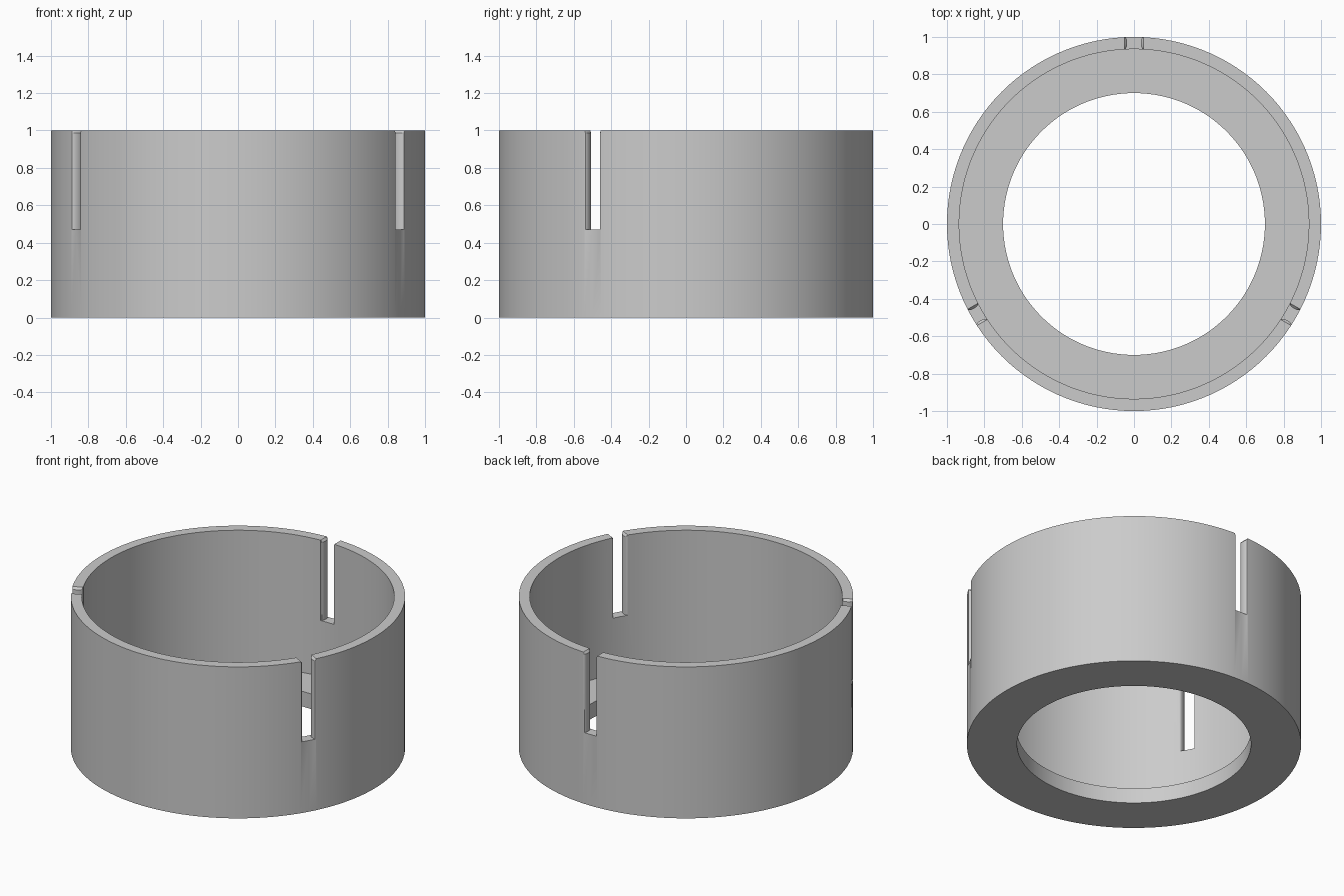
import bpy, bmesh, math

cube = bpy.data.objects.get("Cube")
if cube:
    bpy.data.objects.remove(cube, do_unlink=True)

R_OUT, R_IN, R_HOLE = 1.0, 0.935, 0.70
HEIGHT, FLOOR = 1.0, 0.10
SLOT_Z, SLOT_HALF, BULGE, CHAMFER = 0.47, 0.05, 0.014, 0.014
SEGMENTS = 120

grey = bpy.data.materials.new("light grey")
grey.use_nodes = True
colour = (0.6, 0.6, 0.6, 1)
grey.diffuse_color = colour
grey.node_tree.nodes["Principled BSDF"].inputs["Base Color"].default_value = colour


def new_object(name, bm):
    bmesh.ops.recalc_face_normals(bm, faces=bm.faces)
    mesh = bpy.data.meshes.new(name)
    bm.to_mesh(mesh)
    bm.free()
    mesh.materials.append(grey)
    obj = bpy.data.objects.new(name, mesh)
    bpy.context.collection.objects.link(obj)
    return obj


def bridge(bm, loops, closed):
    """Join neighbouring vertex loops with quads."""
    count = len(loops)
    for i in range(count if closed else count - 1):
        a, b = loops[i], loops[(i + 1) % count]
        n = len(a)
        for j in range(n):
            k = (j + 1) % n
            bm.faces.new((a[j], a[k], b[k], b[j]))


def lathe(name, profile):
    bm = bmesh.new()
    loops = []
    for s in range(SEGMENTS):
        a = 2 * math.pi * s / SEGMENTS
        loops.append([bm.verts.new((r * math.cos(a), r * math.sin(a), z))
                      for r, z in profile])
    bridge(bm, loops, True)
    return new_object(name, bm)


def half_width(r, bulge):
    """Slot half width at a radius, narrowed by the rounded wall ends."""
    t = (r - (R_IN + R_OUT) / 2) / ((R_OUT - R_IN) / 2)
    return SLOT_HALF - bulge * math.sqrt(max(0, 1 - t * t))


def slot_cutter(name, angle):
    mid, half = (R_IN + R_OUT) / 2, (R_OUT - R_IN) / 2
    radii = [0.88] + [mid - half * math.cos(math.pi * i / 8) for i in range(9)] + [1.06]
    levels = [(SLOT_Z, BULGE), (HEIGHT - CHAMFER, BULGE), (HEIGHT, 0), (HEIGHT + 0.1, 0)]
    bm = bmesh.new()
    loops = []
    for z, bulge in levels:
        outline = [(r, half_width(r, bulge)) for r in radii]
        outline += [(r, -w) for r, w in reversed(outline)]
        loops.append([bm.verts.new((r * math.cos(angle) - w * math.sin(angle),
                                    r * math.sin(angle) + w * math.cos(angle), z))
                      for r, w in outline])
    bridge(bm, loops, False)
    bm.faces.new(loops[0])
    bm.faces.new(loops[-1])
    cutter = new_object(name, bm)
    cutter.hide_render = True
    return cutter


# Cup wall with an inward floor flange
ring = lathe("slotted_ring", [(R_HOLE, 0), (R_OUT, 0), (R_OUT, HEIGHT),
                              (R_IN, HEIGHT), (R_IN, FLOOR), (R_HOLE, FLOOR)])

# Three evenly spaced slots open at the rim
bpy.ops.object.select_all(action="DESELECT")
ring.select_set(True)
bpy.context.view_layer.objects.active = ring
for i in range(3):
    cutter = slot_cutter("slot_cutter", math.radians(90 + 120 * i))
    mod = ring.modifiers.new("slot", "BOOLEAN")
    mod.operation = "DIFFERENCE"
    mod.solver = "EXACT"
    mod.object = cutter
    bpy.ops.object.modifier_apply(modifier=mod.name)
    bpy.data.objects.remove(cutter, do_unlink=True)

bpy.ops.object.shade_smooth_by_angle(angle=math.radians(30))
